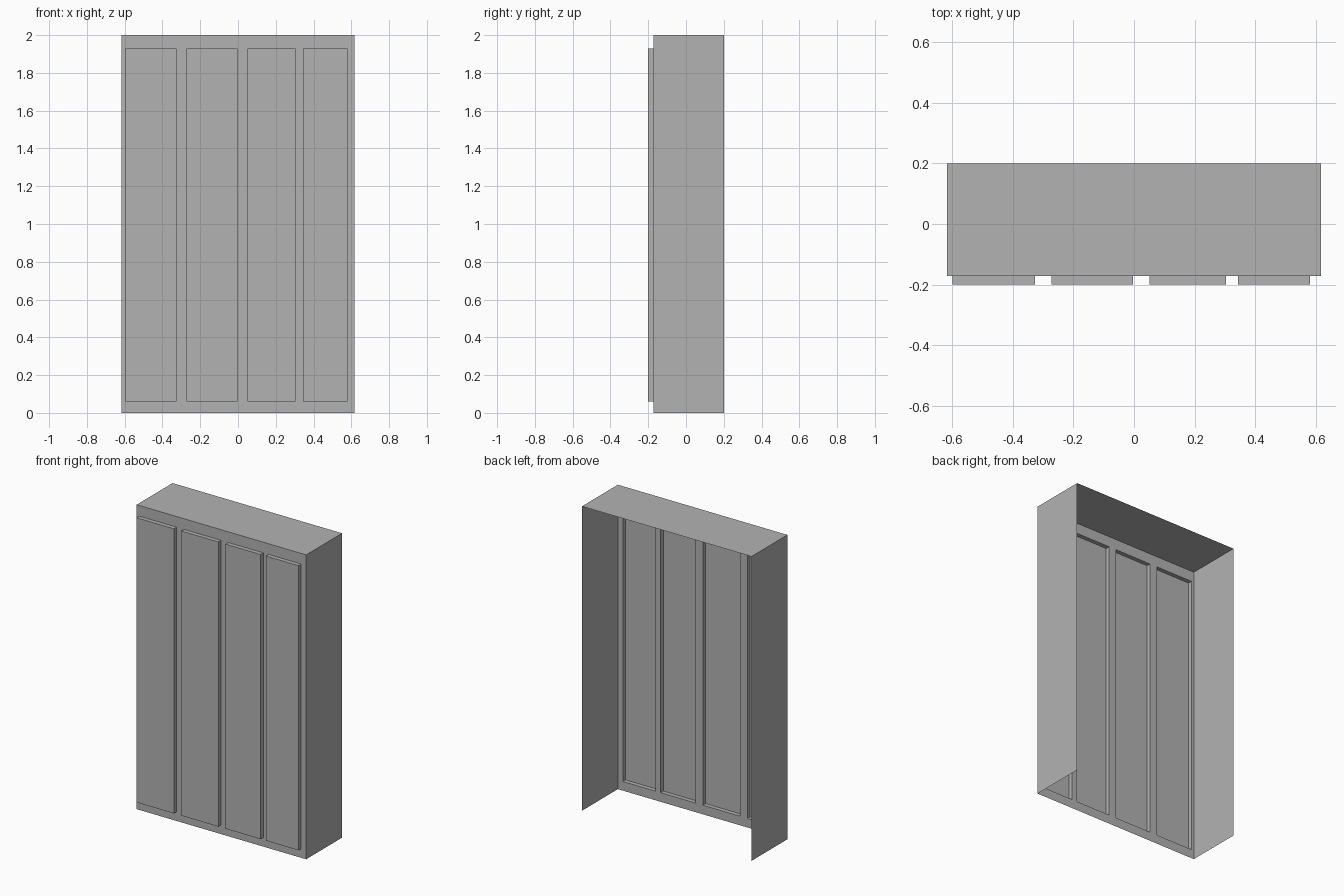
import bpy
import bmesh

cube = bpy.data.objects.get("Cube")
if cube:
    bpy.data.objects.remove(cube, do_unlink=True)

grey = bpy.data.materials.new("plain grey")
grey.use_nodes = True
colour = (0.45, 0.45, 0.45, 1)
grey.diffuse_color = colour
grey.node_tree.nodes["Principled BSDF"].inputs["Base Color"].default_value = colour

HALF_WIDTH, HEIGHT = 0.616, 2.0
BACK, FRONT, DOOR_FRONT = 0.2, -0.172, -0.2
DOOR_BOTTOM, DOOR_TOP = 0.06, 1.93
DOORS = [(-0.598, -0.326), (-0.272, -0.003), (0.051, 0.304), (0.343, 0.58)]


def open_box(name, x, y, z, open_sides):
    """Thin shell box from (low, high) ranges, without the faces on open_sides."""
    bm = bmesh.new()
    bmesh.ops.create_cube(bm, size=1)
    tests = {
        "back": lambda n: n.y > 0.5,
        "front": lambda n: n.y < -0.5,
        "bottom": lambda n: n.z < -0.5,
    }
    bm.normal_update()
    gone = [f for f in bm.faces if any(tests[s](f.normal) for s in open_sides)]
    bmesh.ops.delete(bm, geom=gone, context="FACES")
    for v in bm.verts:
        v.co = [r[0] if c < 0 else r[1] for c, r in zip(v.co, (x, y, z))]
    return finish(name, bm)


def finish(name, bm):
    mesh = bpy.data.meshes.new(name)
    bm.to_mesh(mesh)
    bm.free()
    mesh.materials.append(grey)
    obj = bpy.data.objects.new(name, mesh)
    bpy.context.collection.objects.link(obj)
    return obj


# Cabinet sides and top: open at the back and underneath
open_box("cabinet_shell", (-HALF_WIDTH, HALF_WIDTH), (FRONT, BACK), (0, HEIGHT),
         ("back", "front", "bottom"))

# Front frame: a flat sheet with an opening for each door
xs = [-HALF_WIDTH] + [x for door in DOORS for x in door] + [HALF_WIDTH]
zs = [0, DOOR_BOTTOM, DOOR_TOP, HEIGHT]
bm = bmesh.new()
grid = [[bm.verts.new((x, FRONT, z)) for z in zs] for x in xs]
for i in range(len(xs) - 1):
    for j in range(len(zs) - 1):
        if not (i % 2 and j == 1):
            bm.faces.new((grid[i][j], grid[i + 1][j],
                          grid[i + 1][j + 1], grid[i][j + 1]))
finish("front_frame", bm)

# Raised doors, hollow behind
for number, span in enumerate(DOORS, 1):
    open_box(f"door_{number}", span, (DOOR_FRONT, FRONT),
             (DOOR_BOTTOM, DOOR_TOP), ("back",))
